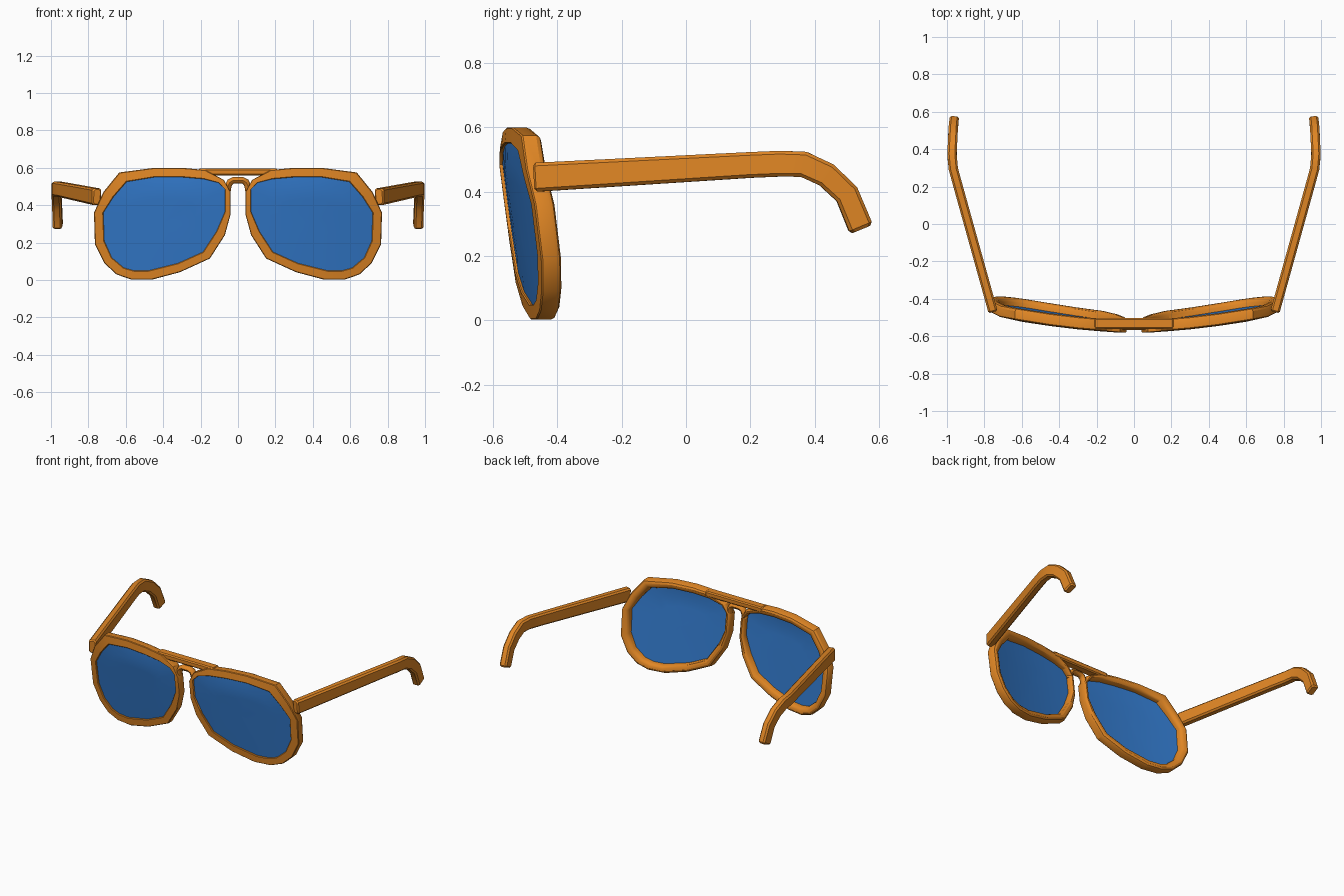
import bpy, bmesh, math
from mathutils import Vector

if "Cube" in bpy.data.objects:
    bpy.data.objects.remove(bpy.data.objects["Cube"])


def material(name, rgb):
    m = bpy.data.materials.new(name)
    m.diffuse_color = (*rgb, 1)
    m.use_nodes = True
    m.node_tree.nodes["Principled BSDF"].inputs["Base Color"].default_value = m.diffuse_color
    return m


ORANGE = material("orange_plastic", (0.75, 0.24, 0.018))
BLUE = material("blue_lens", (0.032, 0.19, 0.59))


def finish(name, bm, mat, mirror=True, angle=30):
    bmesh.ops.recalc_face_normals(bm, faces=bm.faces)
    me = bpy.data.meshes.new(name)
    bm.to_mesh(me)
    bm.free()
    me.materials.append(mat)
    ob = bpy.data.objects.new(name, me)
    bpy.context.collection.objects.link(ob)
    bpy.ops.object.select_all(action='DESELECT')
    ob.select_set(True)
    bpy.context.view_layer.objects.active = ob
    bpy.ops.object.shade_smooth_by_angle(angle=math.radians(angle))
    if mirror:
        mod = ob.modifiers.new("mirror", 'MIRROR')
        mod.use_clip = False
        mod.use_mirror_merge = False
    return ob


def loft(bm, rings, closed=False):
    """Join rings of points with quads; cap the ends when not closed."""
    vs = [[bm.verts.new(p) for p in r] for r in rings]
    n, k = len(vs), len(vs[0])
    for i in range(n if closed else n - 1):
        a, b = vs[i], vs[(i + 1) % n]
        for j in range(k):
            bm.faces.new((a[j], a[(j + 1) % k], b[(j + 1) % k], b[j]))
    if not closed:
        bm.faces.new(vs[0])
        bm.faces.new(vs[-1])


def front_y(x, z):
    """Wrapped, tilted front surface of the glasses."""
    return -0.583 + 0.16 * x * x + 0.13 * max(0, 0.5 - z) + 0.1 * max(0, z - 0.5)


OUTER = [(.04, .47), (.075, .535), (.175, .588), (.30, .60), (.445, .60), (.635, .575),
         (.72, .47), (.77, .36), (.765, .19), (.715, .09), (.65, .03), (.57, .002),
         (.46, .002), (.31, .042), (.15, .115), (.07, .24), (.04, .35)]
INNER = [(.07, .485), (.105, .52), (.185, .54), (.30, .55), (.445, .55), (.595, .525),
         (.665, .445), (.72, .36), (.715, .21), (.675, .12), (.61, .065), (.555, .05),
         (.48, .05), (.32, .09), (.187, .15), (.115, .26), (.07, .365)]

# Rims: a flat-fronted, round-backed section swept around each lens
SECTION = [(0.0, .004), (0.0, .045), (.12, .058), (.35, .065), (.65, .065),
           (.88, .058), (1.0, .045), (1.0, .004), (.93, 0), (.07, 0)]
bm = bmesh.new()
rings = []
for o, i in zip(OUTER, INNER):
    o, i = Vector(o), Vector(i)
    ring = []
    for t, d in SECTION:
        p = o.lerp(i, t)
        ring.append((p.x, front_y(p.x, p.y) + d, p.y))
    rings.append(ring)
loft(bm, rings, closed=True)
finish("rims", bm, ORANGE)

# Lenses: concentric rings following the wrapped surface, front and back skins
bm = bmesh.new()
centre = Vector((.39, .31))
rings = []
for d, scales in ((.010, (.02, .25, .5, .75, 1.02)), (.024, (1.02, .75, .5, .25, .02))):
    for s in scales:
        ring = []
        for q in INNER:
            p = centre.lerp(Vector(q), s)
            ring.append((p.x, front_y(p.x, p.y) + d, p.y))
        rings.append(ring)
loft(bm, rings)
finish("lenses", bm, BLUE, angle=40)

# Temples: chamfered bar swept back and hooked down; (x, y, z, half height)
PATH = [(.755, -.465, .445, .045), (.94, .20, .483, .040), (.966, .295, .487, .040),
        (.973, .366, .485, .040), (.970, .437, .452, .039), (.967, .50, .392, .038),
        (.963, .545, .283, .038)]


def bar_ring(c, tangent, hw, hh, ch):
    side = Vector((tangent.y, -tangent.x, 0))
    side = side.normalized() if side.length > .3 else Vector((1, 0, 0))
    up = side.cross(tangent).normalized()
    pts = [(hw, hh - ch), (hw - ch, hh), (ch - hw, hh), (-hw, hh - ch),
           (-hw, ch - hh), (ch - hw, -hh), (hw - ch, -hh), (hw, ch - hh)]
    return [c + side * a + up * b for a, b in pts]


bm = bmesh.new()
rings = []
pts = [Vector(p[:3]) for p in PATH]
for k, c in enumerate(pts):
    dirs = []
    if k:
        dirs.append((c - pts[k - 1]).normalized())
    if k < len(pts) - 1:
        dirs.append((pts[k + 1] - c).normalized())
    t = sum(dirs, Vector()).normalized()
    hh = PATH[k][3]
    if k == 0:
        rings.append(bar_ring(c - t * .004, t, .018, hh - .007, .008))
        c = c + t * .004
    if k == len(pts) - 1:
        rings.append(bar_ring(c - t * .010, t, .025, hh, .010))
        hh -= .008
        rings.append(bar_ring(c, t, .018, hh, .008))
    else:
        rings.append(bar_ring(c, t, .025, hh, .010))
loft(bm, rings)
finish("temples", bm, ORANGE)

# Brow bar across the top
bm = bmesh.new()
X = Vector((1, 0, 0))
rings = []
for x, shrink in ((-.213, .006), (-.205, 0), (.205, 0), (.213, .006)):
    rings.append(bar_ring(Vector((x, -.532, .577)), X, .029 - shrink, .018 - shrink, .007))
loft(bm, rings)
finish("brow_bar", bm, ORANGE, mirror=False)

# Nose bridge: small arched tube between the rims
half = [(.058, .47), (.052, .505), (.043, .523), (.025, .533)]
arch = [Vector((-x, -.545, z)) for x, z in half] + [Vector((x, -.545, z)) for x, z in half[::-1]]
bm = bmesh.new()
rings = []
for k, c in enumerate(arch):
    t = (arch[min(k + 1, len(arch) - 1)] - arch[max(k - 1, 0)]).normalized()
    n = Vector((-t.z, 0, t.x))
    rings.append([c + n * .018 * math.cos(a * math.pi / 4) + Vector((0, .023 * math.sin(a * math.pi / 4), 0))
                  for a in range(8)])
loft(bm, rings)
finish("nose_bridge", bm, ORANGE, mirror=False, angle=50)
